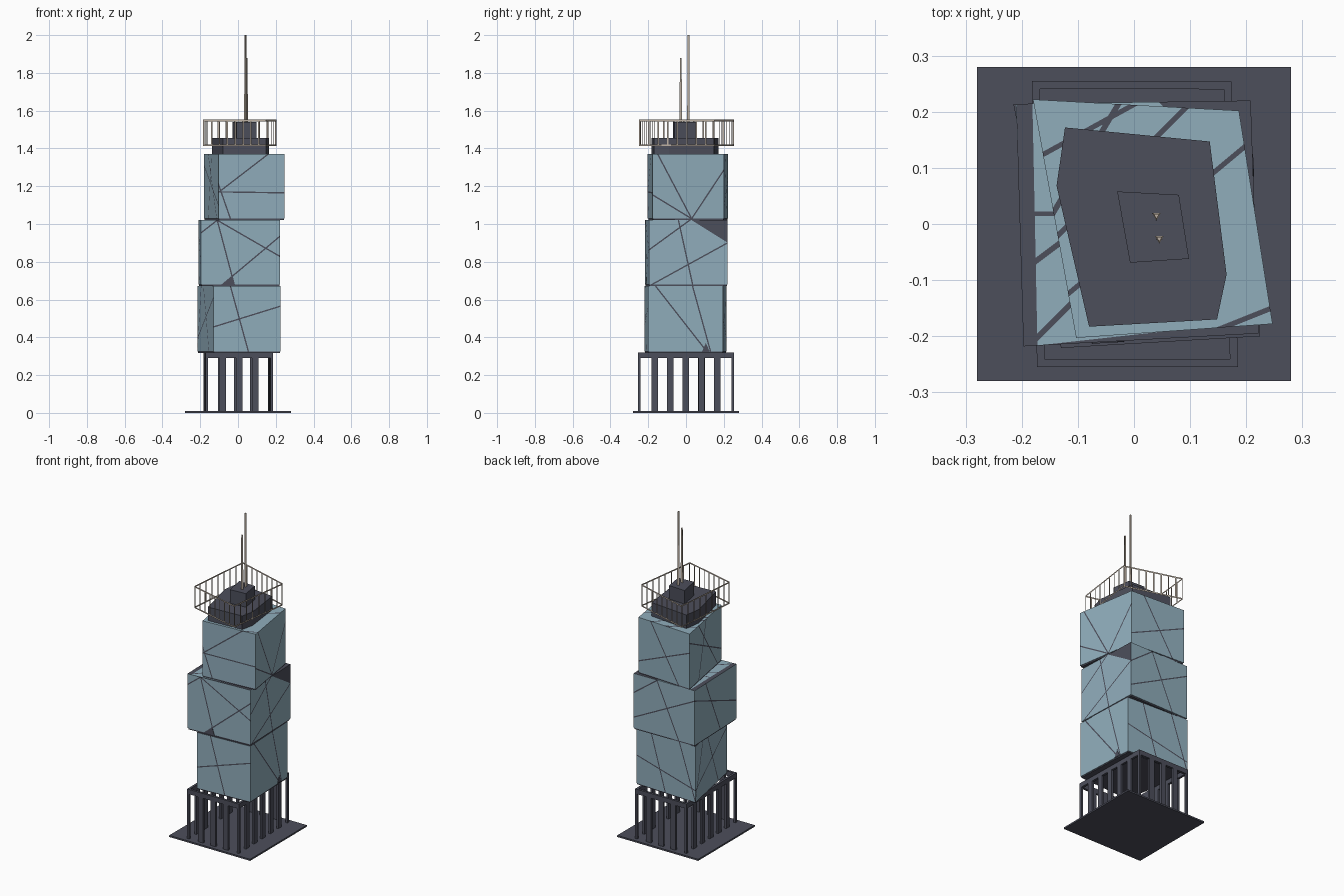
import bpy
import bmesh
from mathutils import Vector as V

cube = bpy.data.objects.get("Cube")
if cube:
    bpy.data.objects.remove(cube, do_unlink=True)


def material(name, rgb):
    m = bpy.data.materials.new(name)
    m.use_nodes = True
    m.diffuse_color = (*rgb, 1)
    m.node_tree.nodes["Principled BSDF"].inputs["Base Color"].default_value = (*rgb, 1)
    return m


GLASS = material("blue_grey_glass", (0.28, 0.42, 0.5))
DARK = material("dark_slate", (0.073, 0.077, 0.105))
METAL = material("pale_metal", (0.5, 0.43, 0.36))
SIDES = ["front", "right", "back", "left"]


def make(name, bm, *mats):
    mesh = bpy.data.meshes.new(name)
    bm.to_mesh(mesh)
    bm.free()
    for m in mats:
        mesh.materials.append(m)
    ob = bpy.data.objects.new(name, mesh)
    bpy.context.collection.objects.link(ob)
    return ob


def prism(bm, outline, z0, z1):
    """Upright prism on a counter-clockwise outline."""
    low = [bm.verts.new((x, y, z0)) for x, y in outline]
    top = [bm.verts.new((x, y, z1)) for x, y in outline]
    bm.faces.new(low[::-1])
    bm.faces.new(top)
    n = len(low)
    for i in range(n):
        j = (i + 1) % n
        bm.faces.new((low[i], low[j], top[j], top[i]))
    bm.normal_update()


def slab(name, outline, z0, z1, mat):
    bm = bmesh.new()
    prism(bm, outline, z0, z1)
    return make(name, bm, mat)


def bar(bm, a, b, thick, z0, z1):
    """Upright wall segment from a to b in plan."""
    d = (b - a).normalized()
    s = V((d.y, -d.x)) * thick / 2
    prism(bm, [a + s, b + s, b - s, a - s], z0, z1)


def sheet(bm, a, b, z0, z1):
    """Upright flat strip from a to b in plan."""
    bm.faces.new([bm.verts.new((p.x, p.y, z))
                  for p, z in ((a, z0), (b, z0), (b, z1), (a, z1))])


def seam(bm, normal, p, q, width):
    """Split the faces turned to normal along a line and darken the strip."""
    p, q = V(p), V(q)
    across = normal.cross(q - p).normalized()
    for s in (-0.5, 0.5):
        faces = [f for f in bm.faces if f.normal.dot(normal) > 0.995]
        geom = {g for f in faces for g in (*f.verts, *f.edges)} | set(faces)
        bmesh.ops.bisect_plane(bm, geom=list(geom), plane_co=p + across * width * s,
                               plane_no=across)
        bm.normal_update()
    for f in bm.faces:
        if f.normal.dot(normal) > 0.995:
            if abs((f.calc_center_median() - p).dot(across)) < width / 2:
                f.material_index = 1


def on_wall(plan, side, u, z):
    """Point on a wall at coordinate u (x for front and back, y for the sides)."""
    i = SIDES.index(side)
    a, b = V(plan[i]), V(plan[(i + 1) % 4])
    k = i % 2
    w = a + (b - a) * ((u - a[k]) / (b[k] - a[k]))
    d = (b - a).normalized()
    return V((w.x, w.y, z)), V((d.y, -d.x, 0))


def block(name, plan, z0, z1, joint, seams, top):
    bm = bmesh.new()
    prism(bm, plan, z0, z1)
    for side, u0, h0, u1, h1, *width in seams:
        p, n = on_wall(plan, side, u0, h0)
        q, n = on_wall(plan, side, u1, h1)
        seam(bm, n, p, q, width[0] if width else 0.007)
    for x0, y0, x1, y1, w in top:
        seam(bm, V((0, 0, 1)), (x0, y0, z1), (x1, y1, z1), w)
    make(name, bm, GLASS, DARK)
    # Dark joint under the block, a little inside its outline
    mid = sum((V(c) for c in plan), V((0, 0))) / 4
    slab(name + "_joint", [mid.lerp(V(c), 0.985) for c in plan], joint, z0, DARK)


def wedge(name, plan, side, corners):
    """Thin dark triangle where seams meet."""
    bm = bmesh.new()
    pts = [on_wall(plan, side, u, z) for u, z in corners]
    out = [bm.verts.new(p + n * 0.002) for p, n in pts]
    back = [bm.verts.new(p - n * 0.002) for p, n in pts]
    bm.faces.new(out)
    for i in range(3):
        j = (i + 1) % 3
        bm.faces.new((out[j], out[i], back[i], back[j]))
    make(name, bm, DARK)


# Ground plate and open colonnade
slab("ground_plate", [(-.28, -.28), (.28, -.28), (.28, .28), (-.28, .28)], 0, 0.01, DARK)
bm = bmesh.new()
frame = [V(c) for c in ((-.166, -.248), (.178, -.248), (.167, .247), (-.175, .248))]
for i in range(4):
    a, b = frame[i], frame[(i + 1) % 4]
    d = (b - a).normalized()
    bar(bm, a - d * 0.007, b + d * 0.007, 0.014, 0.29, 0.32)
    bar(bm, a - d * 0.007, a + d * 0.007, 0.014, 0.01, 0.29)
    count = 4 if i % 2 == 0 else 6
    for k in range(1, count):
        c = a.lerp(b, k / count)
        bar(bm, c - d * 0.017, c + d * 0.017, 0.014, 0.01, 0.29)
make("colonnade", bm, DARK)

# Three twisted glass blocks with dark seams
lower = [(-.13, -.221), (.225, -.2), (.207, .196), (-.215, .214)]
block("lower_block", lower, 0.325, 0.672, 0.318,
      [("front", -.13, .455, .225, .565), ("front", -.04, .67, .055, .325),
       ("right", -.16, .67, .11, .325), ("right", .035, .67, .13, .325),
       ("back", -.1, .67, -.215, .325), ("back", .2, .5, -.2, .4),
       ("back", .1, .67, 0, .325),
       ("left", -.2, .6, .2, .4), ("left", .05, .67, -.1, .325),
       ("left", .11, .67, .214, .325)],
      top=[(-.3, 0, .3, 0, .6)])
wedge("lower_right_wedge", lower, "right", [(.085, .326), (.125, .326), (.105, .37)])

middle = [(-.197, -.218), (.222, -.195), (.208, .22), (-.21, .214)]
block("middle_block", middle, 0.68, 1.02, 0.672,
      [("front", -.11, 1.02, -.02, .68), ("front", -.07, .69, .222, .935),
       ("front", -.2, .95, -.11, 1.02), ("front", -.11, 1.02, .15, .87),
       ("right", -.2, .86, .02, 1.02), ("right", -.18, .68, .22, .9),
       ("right", -.04, 1.02, .035, .68), ("right", .059, 1.066, .251, .946, .108),
       ("back", .2, .75, -.2, .95), ("back", .05, 1.02, -.1, .68),
       ("back", .208, .9, .045, 1.02),
       ("left", -.2, .8, .2, .95), ("left", .1, 1.02, -.05, .68)],
      top=[(-.195, .214, -.186, -.218, .028), (-.175, -.247, .222, -.203, .06),
           (.12, .283, .29, .094, .2),
           (-.2, .018, -.1, .018, .008), (-.18, -.07, -.1, -.01, .01),
           (-.12, -.15, -.08, -.11, .01)])
wedge("middle_front_wedge", middle, "front", [(-.075, .681), (-.018, .681), (-.03, .72)])

block("upper_block", [(-.103, -.203), (.247, -.178), (.187, .202), (-.18, .222)],
      1.028, 1.37, 1.02,
      [("front", -.1, 1.17, .247, 1.165), ("front", -.1, 1.17, .16, 1.37),
       ("front", -.1, 1.2, -.04, 1.028),
       ("right", -.15, 1.37, .03, 1.028), ("right", -.17, 1.15, .03, 1.028),
       ("right", .03, 1.028, .19, 1.27),
       ("back", .1, 1.37, -.1, 1.028), ("back", .18, 1.1, -.18, 1.25),
       ("left", -.2, 1.1, .2, 1.3), ("left", 0, 1.37, .1, 1.028),
       ("left", .1, 1.37, -.15, 1.028)],
      top=[(-.16, .125, -.06, .18, .009), (-.06, .16, -.03, .21, .01),
           (.045, .16, .09, .205, .009), (.14, .09, .2, .14, .009),
           (.17, -.18, .245, -.15, .009)])

# Rooftop plant rooms
slab("roof_cap", [(-.123, .172), (-.138, .068), (-.08, -.183), (.148, -.17), (.165, -.09),
                  (.135, .147)], 1.37, 1.455, DARK)
slab("roof_box", [(-.03, .058), (-.007, -.069), (.098, -.062), (.08, .052)], 1.455, 1.54, DARK)

# Roof railing of flat strips
bm = bmesh.new()
corners = [V(c) for c in ((-.185, -.165), (.148, -.25), (.203, .15), (-.145, .253))]
for i in range(4):
    a, b = corners[i], corners[(i + 1) % 4]
    d = (b - a).normalized()
    for z in (1.413, 1.543):
        sheet(bm, a, b, z, z + 0.009)
    for k in range(8):
        c = a.lerp(b, k / 8)
        sheet(bm, c, c + d * 0.008, 1.422, 1.543)
make("roof_railing", bm, METAL)

# Three-sided masts
for name, x, y, top in [("front_mast", .045, -.026, 1.88), ("rear_mast", .04, .015, 2.0)]:
    bpy.ops.mesh.primitive_cone_add(vertices=3, radius1=0.009, radius2=0.006, depth=top - 1.53,
                                    location=(x, y, (top + 1.53) / 2), rotation=(0, 0, 3.14))
    mast = bpy.context.object
    mast.name = name
    mast.data.materials.append(METAL)
